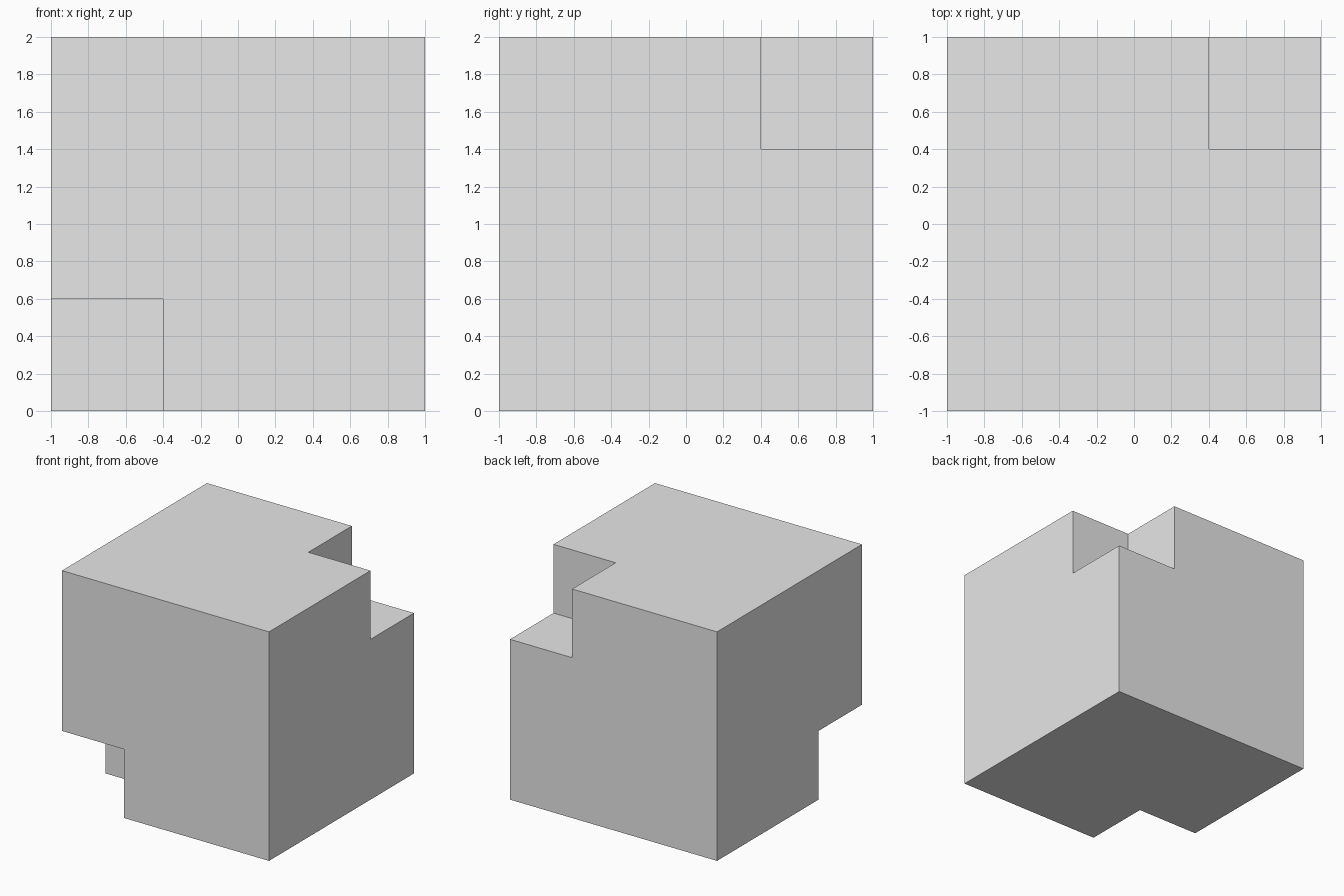
import bpy

default = bpy.data.objects.get("Cube")
if default:
    bpy.data.objects.remove(default, do_unlink=True)

SIZE = 2.0
NOTCH = 0.6

# Single plain grey
grey = bpy.data.materials.new("light grey")
grey.use_nodes = True
colour = (0.8, 0.8, 0.8, 1)
grey.diffuse_color = colour
grey.node_tree.nodes["Principled BSDF"].inputs["Base Color"].default_value = colour


def add_box(name, size, centre):
    bpy.ops.mesh.primitive_cube_add(size=size, location=centre)
    box = bpy.context.object
    box.name = box.data.name = name
    return box


# Main block
block = add_box("notched_block", SIZE, (0, 0, SIZE / 2))
block.data.materials.append(grey)

# Cubic notches at two opposite corners; each cutter is centred on its corner
half = SIZE / 2
corners = {"top_notch_cutter": (half, half, SIZE),
           "bottom_notch_cutter": (-half, -half, 0)}
cutters = []
for name, corner in corners.items():
    cutter = add_box(name, 2 * NOTCH, corner)
    cutter.hide_render = True
    cutters.append(cutter)
    cut = block.modifiers.new(name, "BOOLEAN")
    cut.operation = "DIFFERENCE"
    cut.solver = "EXACT"
    cut.object = cutter

# Bake the cuts and drop the cutters
bpy.ops.object.select_all(action="DESELECT")
block.select_set(True)
bpy.context.view_layer.objects.active = block
for name in corners:
    bpy.ops.object.modifier_apply(modifier=name)
for cutter in cutters:
    bpy.data.objects.remove(cutter, do_unlink=True)
bpy.ops.object.shade_flat()
